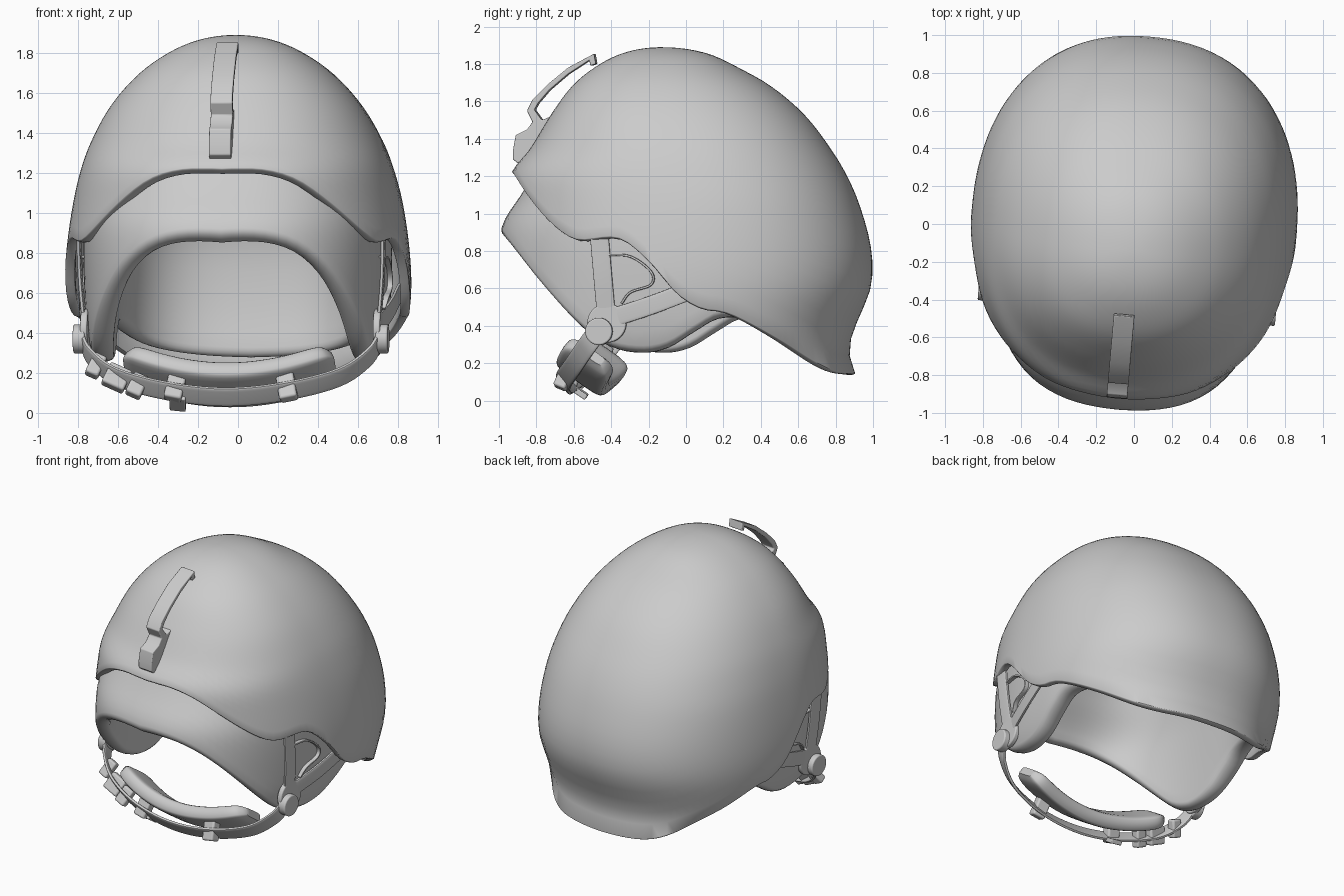
import bpy, bmesh, math
from mathutils import Vector, Matrix

if "Cube" in bpy.data.objects:
    bpy.data.objects.remove(bpy.data.objects["Cube"])

mat = bpy.data.materials.new("plain grey")
mat.use_nodes = True
mat.diffuse_color = (0.6, 0.6, 0.6, 1)
mat.node_tree.nodes["Principled BSDF"].inputs["Base Color"].default_value = (0.6, 0.6, 0.6, 1)

YAW = Matrix.Rotation(math.radians(-5), 4, 'Z')   # the helmet is turned slightly
parts = []


def finish(name, bm, bevel=0):
    bmesh.ops.recalc_face_normals(bm, faces=bm.faces)
    me = bpy.data.meshes.new(name)
    bm.to_mesh(me)
    bm.free()
    me.transform(YAW)
    me.materials.append(mat)
    ob = bpy.data.objects.new(name, me)
    bpy.context.collection.objects.link(ob)
    if bevel:
        m = ob.modifiers.new("bevel", 'BEVEL')
        m.width, m.segments = bevel, 3
    parts.append(ob)
    return ob


def curve(keys, k):
    """Smooth interpolation through rows (key, value, value...)."""
    k = min(max(k, keys[0][0]), keys[-1][0])
    i = 0
    while i < len(keys) - 2 and k > keys[i + 1][0]:
        i += 1

    def slope(j, c):
        a, b = keys[max(j - 1, 0)], keys[min(j + 1, len(keys) - 1)]
        return (b[c] - a[c]) / (b[0] - a[0])
    p, q = keys[i], keys[i + 1]
    h = q[0] - p[0]
    t = (k - p[0]) / h
    return [(2*t**3 - 3*t*t + 1) * p[c] + (t**3 - 2*t*t + t) * h * slope(i, c)
            + (3*t*t - 2*t**3) * q[c] + (t**3 - t*t) * h * slope(i + 1, c)
            for c in range(1, len(p))]


def skin(bm, rows):
    """Join closed loops of points and cap both ends."""
    loops = [[bm.verts.new(p) for p in row] for row in rows]
    n = len(loops[0])
    for a, b in zip(loops, loops[1:]):
        for i in range(n):
            bm.faces.new((a[i], a[(i+1) % n], b[(i+1) % n], b[i]))
    bm.faces.new(loops[0])
    bm.faces.new(loops[-1][::-1])


def surface(table, power, rim):
    """Dome from rows (z, centre y, front y, back y, half width), trimmed at rim(y)."""
    top = table[0][0]
    keys = [(math.sqrt(top - r[0]),) + r[1:] for r in table]

    def at(u, q):
        c, f, b, w = curve(keys, q)
        depth = max(c - f if math.cos(u) > 0 else b - c, 0.004)
        r = (abs(math.cos(u) / depth)**power + abs(math.sin(u) / max(w, 0.004))**power)**(-1 / power)
        return Vector((r * math.sin(u), c - r * math.cos(u), top - q * q))

    ends = {}

    def point(u, t):
        if u not in ends:
            z = 0.8
            for _ in range(40):
                p = at(u, math.sqrt(top - z))
                z = 0.5 * z + 0.5 * rim(p.y - 0.087 * abs(p.x))
            ends[u] = math.sqrt(top - z)
        return at(u, t * ends[u])
    return point


def dome(name, outer, inner, bulge, seg=112, steps=36):
    us = [2 * math.pi * i / seg for i in range(seg)]
    ts = [0.02 + 0.98 * i / steps for i in range(steps + 1)]
    rows = [[outer(u, t) for u in us] for t in ts]
    # rounded rim between the outer and inner skins
    for k in range(1, 8):
        a = math.pi * k / 8
        row = []
        for u in us:
            o = outer(u, 1)
            d = (o - outer(u, 0.96)).normalized()
            row.append(o.lerp(inner(u, 1), (1 - math.cos(a)) / 2) + d * bulge * math.sin(a))
        rows.append(row)
    rows += [[inner(u, t) for u in us] for t in reversed(ts)]
    bm = bmesh.new()
    skin(bm, rows)
    return finish(name, bm)


# outer shell: z, centre y, front y, back y, half width
SHELL = [(1.89, -.13, -.13, -.13, 0), (1.86, -.13, -.33, .10, .20), (1.78, -.12, -.49, .28, .37),
         (1.69, -.11, -.60, .44, .49), (1.53, -.09, -.72, .63, .63), (1.35, -.05, -.83, .77, .73),
         (1.22, -.03, -.93, .85, .778), (1.05, 0, -.95, .925, .82), (.8, 0, -.95, .99, .855),
         (.6, 0, -.95, .985, .862), (.4, 0, -.95, .905, .84), (.27, 0, -.95, .87, .82),
         (.12, 0, -.95, .91, .84)]
SHELL_RIM = [(-.93, 1.225), (-.85, 1.10), (-.75, .98), (-.65, .895), (-.57, .865), (-.4, .88),
             (-.32, .855), (-.2, .75), (-.05, .58), (.08, .50), (.2, .48), (.3, .44), (.5, .33),
             (.7, .205), (.8, .16), (.9, .145)]
shell_out = surface(SHELL, 2.25, lambda y: curve(SHELL_RIM, y)[0])


def shell_in(u, t):
    p = shell_out(u, t)
    return Vector((p.x * .945, p.y * .945, p.z - .05 * max(p.z - .7, 0)))


dome("helmet_shell", shell_out, shell_in, 0.008)

# padded liner with face opening
LINER = [(1.75, -.1, -.1, -.1, 0), (1.6, -.08, -.5, .38, .45), (1.4, -.05, -.72, .62, .64),
         (1.2, -.02, -.82, .75, .71), (1.1, 0, -.88, .79, .74), (.95, 0, -.975, .83, .76),
         (.8, 0, -1.0, .84, .765), (.6, 0, -1.0, .84, .76), (.4, 0, -1.0, .80, .745),
         (.2, 0, -1.0, .77, .70)]
PADDING = [(1.6, -.1, -.1, -.1, 0), (1.4, -.05, -.5, .45, .45), (1.1, 0, -.72, .68, .57),
           (.9, 0, -.87, .74, .61), (.75, 0, -.9, .76, .62), (.5, 0, -.9, .75, .62),
           (.2, 0, -.9, .70, .60)]
LINER_RIM = [(-1, .94), (-.8, .68), (-.6, .46), (-.45, .34), (-.25, .295), (-.1, .32), (.05, .41),
             (.18, .48), (.35, .47), (.55, .38), (.85, .29)]
liner_out = surface(LINER, 2.4, lambda y: curve(LINER_RIM, y)[0])
liner_in = surface(PADDING, 2.8, lambda y: curve(LINER_RIM, y)[0] + .15 * max(0, -y - .3))
dome("padded_liner", liner_out, liner_in, 0.04)


def sweep(name, path, width, thick, across, steps=40, round_ends=False):
    """Sweep a rounded flat section along a smooth path."""
    keys = [(i,) + tuple(p) for i, p in enumerate(path)]
    across = Vector(across).normalized()
    last = len(path) - 1
    rows = []
    for i in range(steps + 1):
        k = last * i / steps
        p = Vector(curve(keys, k))
        d = Vector(curve(keys, k + .02)) - Vector(curve(keys, k - .02))
        normal = d.cross(across).normalized()
        s = 1.0
        if round_ends:
            s = max(1 - abs(2 * i / steps - 1)**14, 0.2)**0.4
        row = []
        for j in range(20):
            a = 2 * math.pi * j / 20
            ca, sa = math.cos(a), math.sin(a)
            row.append(p + across * math.copysign(abs(ca)**.4, ca) * width / 2 * s
                       + normal * math.copysign(abs(sa)**.4, sa) * thick / 2 * s)
        rows.append(row)
    bm = bmesh.new()
    skin(bm, rows)
    return finish(name, bm)


def block(name, loc, size, tilt=(0, 0, 0), bevel=0.012):
    bm = bmesh.new()
    rot = Matrix.Rotation(tilt[1], 4, 'Y') @ Matrix.Rotation(tilt[0], 4, 'X')
    bmesh.ops.create_cube(bm, size=1, matrix=Matrix.Translation(loc) @ rot @ Matrix.Diagonal((*size, 1)))
    return finish(name, bm, bevel)


def disc(name, loc, radius, depth):
    bm = bmesh.new()
    bmesh.ops.create_cone(bm, cap_ends=True, segments=40, radius1=radius, radius2=radius, depth=depth,
                          matrix=Matrix.Translation(loc) @ Matrix.Rotation(math.pi / 2, 4, 'Y'))
    return finish(name, bm, 0.008)


# chin pad and the strap running under it
pad = [(x, -.55 + .32 * x * x, .14 + .4 * x * x) for x in (-.52, -.4, -.27, -.13, 0, .13, .27, .4, .52)]
sweep("chin_pad", pad, .30, .10, (0, .82, -.57), 60, True)
half = [(.75, -.41, .37), (.70, -.48, .28), (.56, -.56, .18), (.3, -.63, .11)]
strap = [(-x, y, z) for x, y, z in half] + [(0, -.65, .08)] + half[::-1]
sweep("chin_strap", strap, .11, .022, (0, .6, -.8), 60)

# buckle, loops and loose strap end
for x, y, z, w in ((-.67, -.50, .235, .07), (-.56, -.56, .175, .12), (-.455, -.59, .135, .08)):
    block("strap_buckle", (x, y, z), (w, .06, .12), (-.5, .42, 0))
for x, slope in ((-.26, .2), (.3, -.2)):
    block("strap_loop", (x, -.625, .13), (.09, .07, .14), (-.4, slope, 0))
block("strap_end", (-.25, -.60, .05), (.08, .11, .03), (-.6, .1, 0), .006)

# ear webbing and pivots on both sides
for side, word in ((1, "left"), (-1, "right")):
    def mirror(points):
        return [(side * x, y, z) for x, y, z in points]
    sweep(word + "_front_web", mirror([(.765, -.40, .90), (.757, -.38, .66), (.735, -.36, .42)]),
          .10, .02, (0, 1, .1), 12)
    sweep(word + "_rear_web", mirror([(.80, .12, .60), (.775, -.12, .51), (.735, -.34, .44)]),
          .10, .02, (0, -.25, .97), 12)
    sweep(word + "_ear_seam", mirror([(.755, -.36, .78), (.765, -.23, .77), (.772, -.12, .69),
                                      (.77, -.12, .62), (.765, -.23, .58), (.75, -.28, .52)]),
          .03, .012, (1, 0, 0), 24)
    disc(word + "_pivot_plate", (side * .735, -.36, .415), .105, .035)
    disc(word + "_pivot_cap", (side * .76, -.40, .37), .073, .06)

# goggle clip on the brow, cut from a side profile
profile = [(-.90, 1.27), (-.925, 1.29), (-.925, 1.34), (-.91, 1.42), (-.85, 1.45), (-.82, 1.49),
           (-.85, 1.55), (-.82, 1.61), (-.74, 1.69), (-.63, 1.78), (-.49, 1.855), (-.48, 1.80),
           (-.51, 1.79), (-.515, 1.82), (-.63, 1.745), (-.73, 1.66), (-.79, 1.59), (-.81, 1.555),
           (-.77, 1.50), (-.72, 1.52), (-.74, 1.45), (-.80, 1.38), (-.85, 1.29)]
bm = bmesh.new()
face = bm.faces.new([bm.verts.new((-.065, y, z)) for y, z in profile])
made = bmesh.ops.extrude_face_region(bm, geom=[face])["geom"]
bmesh.ops.translate(bm, vec=(.11, 0, 0), verts=[v for v in made if isinstance(v, bmesh.types.BMVert)])
finish("brow_clip", bm, 0.006)

# smooth shading with sharp edges kept
bpy.ops.object.select_all(action='DESELECT')
for ob in parts:
    ob.select_set(True)
bpy.context.view_layer.objects.active = parts[0]
bpy.ops.object.shade_smooth_by_angle(angle=math.radians(40))
